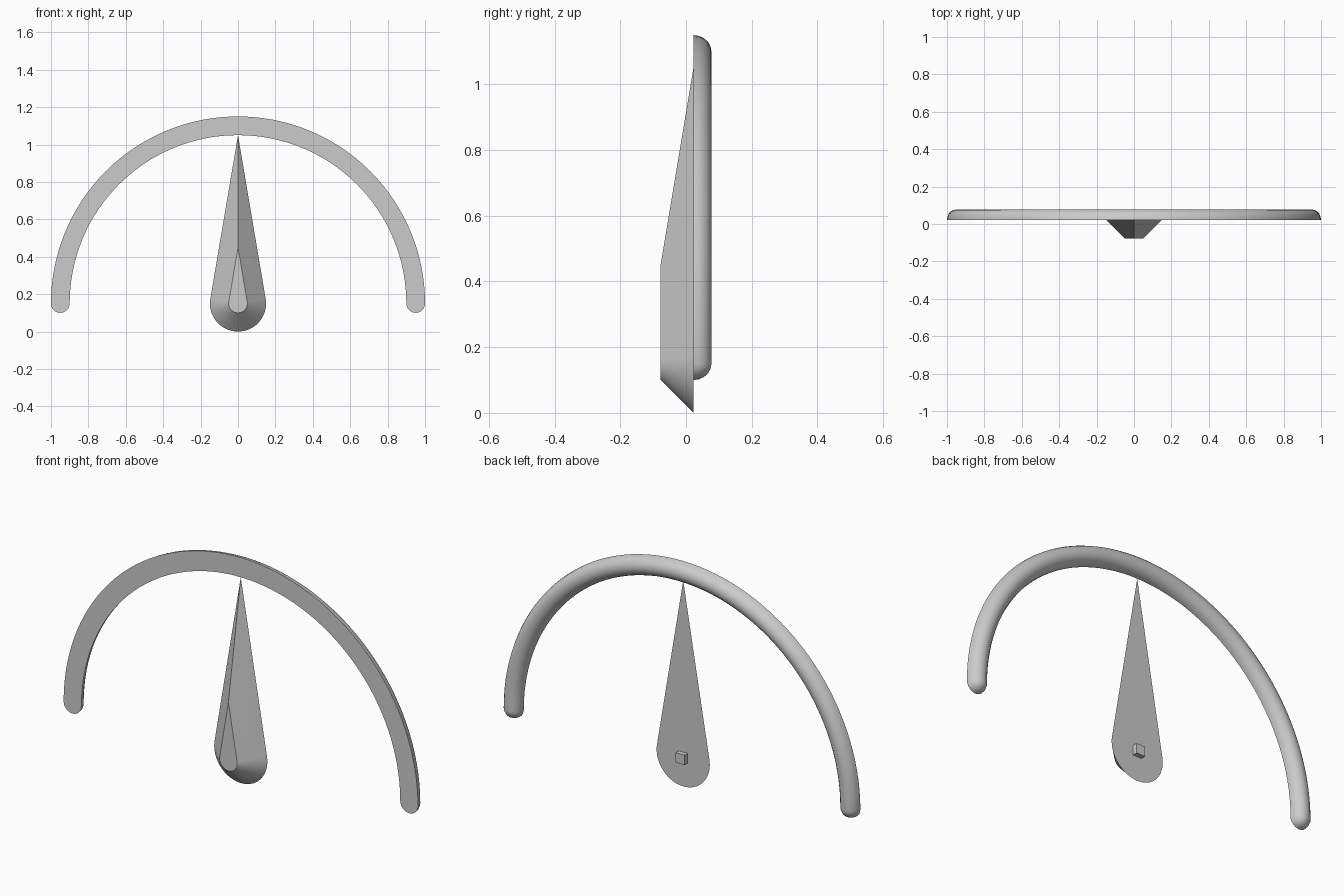
import bpy, bmesh
from math import sin, cos, pi, asin, radians

if "Cube" in bpy.data.objects:
    bpy.data.objects.remove(bpy.data.objects["Cube"])

PIVOT_Z = 0.15      # centre of the dial
MID_Y = 0.0225      # plane where needle and rim meet


def sweep(cx, cz, r, a0, a1, n):
    """Points of an arc in the x-z plane."""
    return [(cx + r * cos(a0 + (a1 - a0) * i / n),
             cz + r * sin(a0 + (a1 - a0) * i / n)) for i in range(n + 1)]


def rim_outline(r):
    """Half ring of half-width r with round ends."""
    R = 0.95
    return (sweep(0, PIVOT_Z, R + r, 0, pi, 64)
            + sweep(-R, PIVOT_Z, r, pi, 2 * pi, 12)[1:-1]
            + sweep(0, PIVOT_Z, R - r, pi, 0, 64)
            + sweep(R, PIVOT_Z, r, pi, 2 * pi, 12)[1:-1])


def needle_outline(r):
    """Teardrop: round base of radius r, tangent sides, tip six radii up."""
    t = asin(1 / 6)
    return [(0, PIVOT_Z + 6 * r)] + sweep(0, PIVOT_Z, r, pi - t, 2 * pi + t, 40)


def finish(name, bm):
    bmesh.ops.remove_doubles(bm, verts=bm.verts, dist=1e-5)
    bmesh.ops.recalc_face_normals(bm, faces=bm.faces)
    mesh = bpy.data.meshes.new(name)
    bm.to_mesh(mesh)
    bm.free()
    ob = bpy.data.objects.new(name, mesh)
    bpy.context.collection.objects.link(ob)
    bpy.ops.object.select_all(action='DESELECT')
    ob.select_set(True)
    bpy.context.view_layer.objects.active = ob
    bpy.ops.object.shade_smooth_by_angle(angle=radians(30))
    return ob


def loft(name, outline, layers):
    """Stack outlines given as (half width, y) and skin between them."""
    bm = bmesh.new()
    rings = [[bm.verts.new((x, y, z)) for x, z in outline(r)] for r, y in layers]
    for a, b in zip(rings, rings[1:]):
        for i in range(len(a)):
            j = (i + 1) % len(a)
            bm.faces.new((a[i], a[j], b[j], b[i]))
    for ring, (r, y) in zip((rings[0], rings[-1]), (layers[0], layers[-1])):
        if r > 0:
            bm.faces.new(ring)
    return finish(name, bm)


# Dial rim: flat front, rounded back
steps = 5
profile = [(0.05 * cos(pi / 2 * k / steps), MID_Y + 0.055 * sin(pi / 2 * k / steps))
           for k in range(steps)] + [(0, MID_Y + 0.055)]
loft("dial_rim", rim_outline, profile)

# Needle: bevelled teardrop with flat back
loft("needle", needle_outline, [(0.15, MID_Y), (0.05, MID_Y - 0.1)])

# Small square pin on the back of the needle
bpy.ops.mesh.primitive_cube_add(size=0.05, location=(0, MID_Y, PIVOT_Z))
bpy.context.object.name = "pivot_pin"
